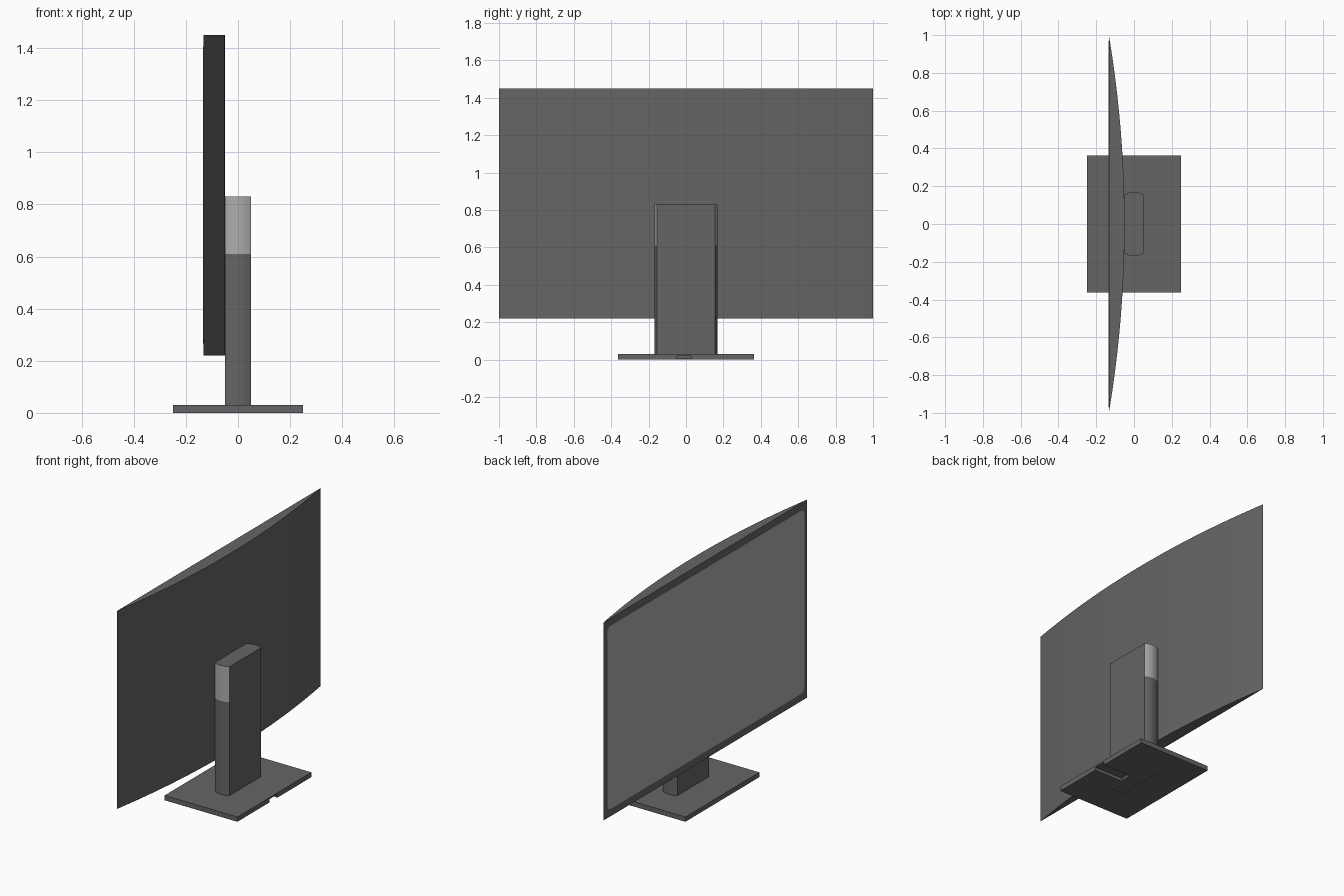
import bpy, bmesh, math

cube = bpy.data.objects.get("Cube")
if cube:
    bpy.data.objects.remove(cube, do_unlink=True)


def material(name, value):
    m = bpy.data.materials.new(name)
    m.use_nodes = True
    colour = (value, value, value, 1)
    m.diffuse_color = colour
    m.node_tree.nodes["Principled BSDF"].inputs["Base Color"].default_value = colour
    return m


dark = material("dark grey plastic", 0.13)
light = material("light grey", 0.42)


def prism(name, outline, levels, place, mats):
    """Sweep a closed 2D outline through the levels; place maps (u, v, level) to xyz."""
    bm = bmesh.new()
    rings = [[bm.verts.new(place(u, v, w)) for u, v in outline] for w in levels]
    n = len(outline)
    for low, high in zip(rings, rings[1:]):
        for i in range(n):
            j = (i + 1) % n
            bm.faces.new((low[i], low[j], high[j], high[i]))
    bm.faces.new(rings[0])
    bm.faces.new(rings[-1])
    bmesh.ops.recalc_face_normals(bm, faces=bm.faces)
    mesh = bpy.data.meshes.new(name)
    bm.to_mesh(mesh)
    bm.free()
    ob = bpy.data.objects.new(name, mesh)
    bpy.context.collection.objects.link(ob)
    for m in mats:
        mesh.materials.append(m)
    return ob


def upright(u, v, w):
    return (u, v, w)


def facing_x(u, v, w):
    return (w, u, v)


def box(name, x, y, z):
    outline = [(x[0], y[0]), (x[1], y[0]), (x[1], y[1]), (x[0], y[1])]
    return prism(name, outline, z, upright, [dark])


def smooth(ob):
    bpy.ops.object.select_all(action="DESELECT")
    ob.select_set(True)
    bpy.context.view_layer.objects.active = ob
    bpy.ops.object.shade_smooth_by_angle(angle=math.radians(25))


# Screen housing: flat display side, bowed back
STEPS = 40
FLAT, BULGE = -0.133, 0.083
bow = []
for i in range(STEPS + 1):
    y = -1 + 2 * i / STEPS
    bow.append((FLAT + BULGE * (1 - y * y), y))
smooth(prism("screen_housing", bow, (0.22, 1.45), upright, [dark]))

# Display panel: thin plate with rounded corners
HALF_W, HALF_H, R, MID_Z = 0.968, 0.57, 0.035, 0.837
panel = []
for k, (sy, sz) in enumerate([(1, 1), (-1, 1), (-1, -1), (1, -1)]):
    for s in range(7):
        a = math.pi / 2 * (k + s / 6)
        panel.append((sy * (HALF_W - R) + R * math.cos(a),
                      MID_Z + sz * (HALF_H - R) + R * math.sin(a)))
prism("display_panel", panel, (-0.135, -0.132), facing_x, [light])

# Stand column: flat front and back, bowed sides with light upper bands
side = [(0.05 * t / 6, 0.155 + 0.014 * (1 - (t / 6) ** 2)) for t in range(-6, 7)]
outline = side + [(-x, -y) for x, y in side]
column = prism("stand_column", outline, (0.004, 0.61, 0.83), upright, [dark, light])
for f in column.data.polygons:
    if f.center.z > 0.61 and abs(f.normal.y) > 0.5:
        f.material_index = 1
smooth(column)

# Base plate with a cable channel, column recess and slot underneath
base = box("base_plate", (-0.25, 0.25), (-0.363, 0.363), (0, 0.03))
cutters = [
    box("channel_cutter", (0.04, 0.3), (-0.05, 0.03), (-0.02, 0.02)),
    box("recess_cutter", (-0.05, 0.05), (-0.16, 0.16), (-0.03, 0.004)),
]
for c in cutters:
    c.hide_render = True
    c.hide_set(True)
    mod = base.modifiers.new(c.name, "BOOLEAN")
    mod.operation = "DIFFERENCE"
    mod.solver = "EXACT"
    mod.object = c
